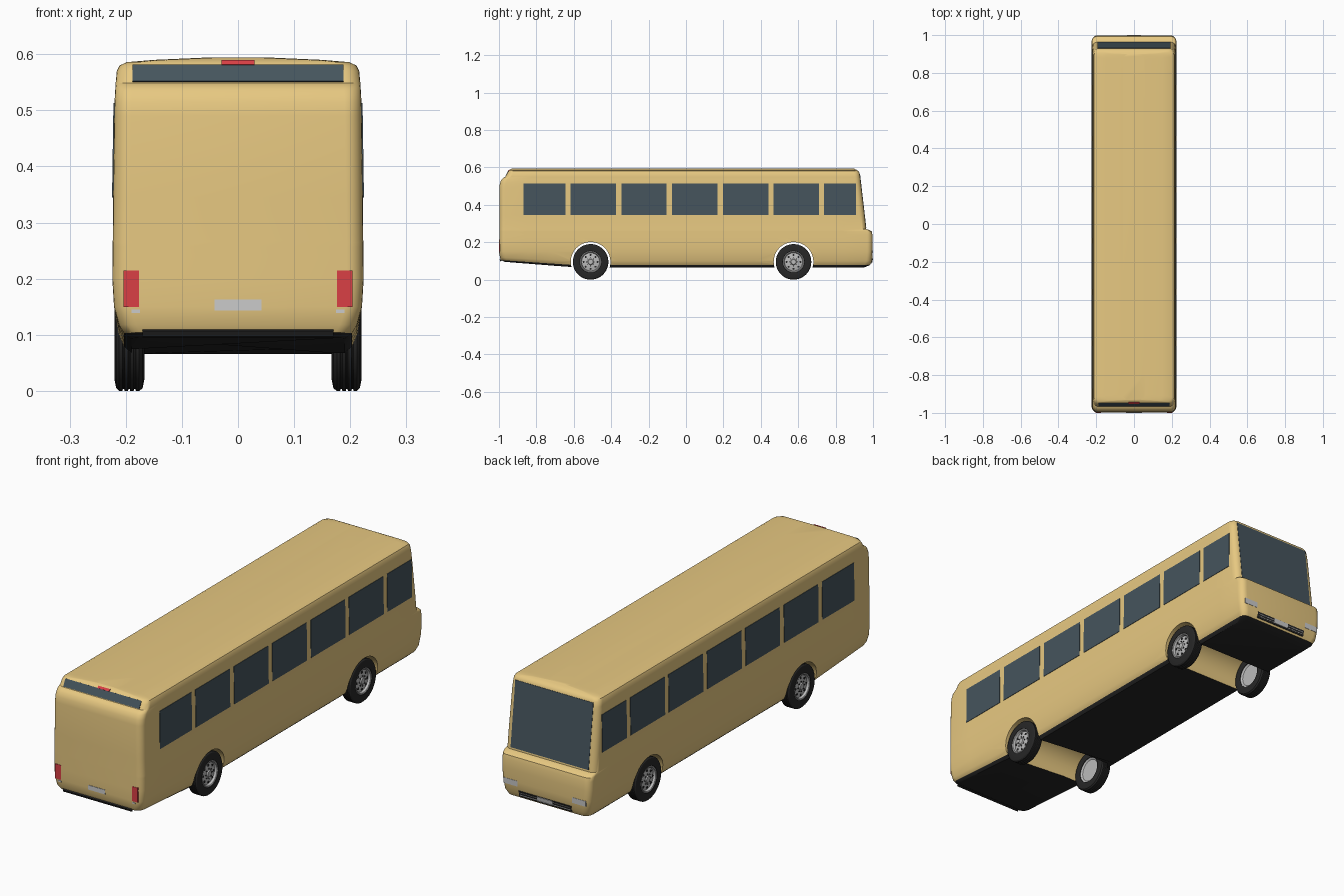
import bpy, bmesh
from math import sin, cos, pi, radians
from mathutils import Vector, Matrix

if "Cube" in bpy.data.objects:
    bpy.data.objects.remove(bpy.data.objects["Cube"])


def material(name, rgb):
    m = bpy.data.materials.new(name)
    m.diffuse_color = (*rgb, 1)
    m.use_nodes = True
    m.node_tree.nodes["Principled BSDF"].inputs["Base Color"].default_value = m.diffuse_color
    return m


GOLD = material("gold_paint", (0.80, 0.58, 0.22))
BLACK = material("black", (0.02, 0.02, 0.02))
GLASS = material("glass", (0.06, 0.09, 0.11))
RED = material("red_lens", (0.70, 0.05, 0.06))
LIGHT = material("light_grey", (0.68, 0.68, 0.68))
RIM = material("rim_grey", (0.5, 0.5, 0.5))
WHEEL_Y, WHEEL_Z = (-0.51, 0.575), 0.095


def make(name, bm, mats, angle=30):
    bmesh.ops.recalc_face_normals(bm, faces=bm.faces)
    me = bpy.data.meshes.new(name)
    bm.to_mesh(me)
    bm.free()
    ob = bpy.data.objects.new(name, me)
    bpy.context.collection.objects.link(ob)
    for m in mats:
        me.materials.append(m)
    smooth(ob, angle)
    return ob


def smooth(ob, angle):
    bpy.ops.object.select_all(action='DESELECT')
    ob.select_set(True)
    bpy.context.view_layer.objects.active = ob
    bpy.ops.object.shade_smooth_by_angle(angle=radians(angle))


def panel(name, corners, mat, t=0.002):
    """Thin slab straddling the surface at the four corners."""
    c = [Vector(p) for p in corners]
    n = (c[1] - c[0]).cross(c[3] - c[0]).normalized() * t
    bm = bmesh.new()
    a = [bm.verts.new(p + n) for p in c]
    b = [bm.verts.new(p - n) for p in c]
    bm.faces.new(a)
    bm.faces.new(b[::-1])
    for i in range(4):
        j = (i + 1) % 4
        bm.faces.new((a[i], b[i], b[j], a[j]))
    return make(name, bm, [mat])


def end_panel(name, x0, x1, low, high, mat, t=0.002):
    """Panel on the front or rear; low and high are (y, z)."""
    return panel(name, [(x0, *low), (x1, *low), (x1, *high), (x0, *high)], mat, t)


# Body levels: z, half width, rear y, front y, corner radius
LEVELS = [
    (0.066, 0.190, -0.970, 0.955, 0.03), (0.078, 0.203, -0.988, 0.984, 0.03),
    (0.100, 0.212, -0.995, 0.995, 0.03), (0.150, 0.221, -0.998, 0.998, 0.03),
    (0.200, 0.2240, -0.998, 0.998, 0.03), (0.240, 0.2235, -0.998, 0.997, 0.03),
    (0.257, 0.2235, -0.998, 0.993, 0.03), (0.265, 0.2235, -0.998, 0.982, 0.03),
    (0.270, 0.2230, -0.998, 0.963, 0.03), (0.345, 0.2225, -0.998, 0.955, 0.03),
    (0.490, 0.2205, -0.998, 0.938, 0.03), (0.515, 0.2200, -0.995, 0.935, 0.03),
    (0.535, 0.2190, -0.987, 0.933, 0.03), (0.545, 0.2180, -0.976, 0.932, 0.03),
    (0.549, 0.2180, -0.966, 0.931, 0.03), (0.570, 0.2160, -0.955, 0.928, 0.03),
    (0.580, 0.2110, -0.949, 0.922, 0.03), (0.586, 0.1980, -0.944, 0.914, 0.03),
    (0.590, 0.1500, -0.938, 0.905, 0.03), (0.594, 0.0600, -0.932, 0.900, 0.03),
]


def ring(z, w, yr, yf, r):
    pts, seg, side = [], 6, 16
    for k, (sx, yc) in enumerate(((1, yf - r), (-1, yf - r), (-1, yr + r), (1, yr + r))):
        for i in range(seg + 1):
            a = (k + i / seg) * pi / 2
            pts.append((sx * (w - r) + r * cos(a), yc + r * sin(a)))
        if k in (1, 3):
            y0, y1 = (yf - r, yr + r) if k == 1 else (yr + r, yf - r)
            pts += [(sx * w, y0 + (y1 - y0) * i / side) for i in range(1, side)]
    out = []
    for x, y in pts:
        # underside rises towards the rear
        lift = 0.03 * min(1, max(0, (-0.6 - y) / 0.38)) * max(0, 1 - (z - 0.066) / 0.084)
        out.append((x, y, z + lift))
    return out


# Body shell lofted from bottom to roof
bm = bmesh.new()
rings = [[bm.verts.new(p) for p in ring(*lv)] for lv in LEVELS]
n = len(rings[0])
for k in range(len(rings) - 1):
    for i in range(n):
        j = (i + 1) % n
        f = bm.faces.new((rings[k][i], rings[k][j], rings[k + 1][j], rings[k + 1][i]))
        f.material_index = 1 if k == 0 else 0
bm.faces.new(rings[0][::-1]).material_index = 1
bm.faces.new(rings[-1])
body = make("body", bm, [GOLD, BLACK])

# Wheel arches cut right through the body
bm = bmesh.new()
for y in WHEEL_Y:
    bmesh.ops.create_cone(bm, cap_ends=True, segments=64, radius1=0.106, radius2=0.106, depth=0.6,
                          matrix=Matrix.Translation((0, y, WHEEL_Z)) @ Matrix.Rotation(pi / 2, 4, 'Y'))
cutter = make("arch_cutter", bm, [GOLD])
cutter.hide_render = True
mod = body.modifiers.new("arches", 'BOOLEAN')
mod.operation, mod.solver, mod.object = 'DIFFERENCE', 'EXACT', cutter
bpy.context.view_layer.objects.active = body
bpy.ops.object.modifier_apply(modifier=mod.name)
bpy.data.objects.remove(cutter)
smooth(body, 30)

# Side windows
SPANS = [(-0.87, -0.645), (-0.617, -0.375), (-0.345, -0.103), (-0.075, 0.168),
         (0.197, 0.44), (0.467, 0.71), (0.737, 0.91)]
for s, label in ((1, "right"), (-1, "left")):
    for i, (a, b) in enumerate(SPANS):
        panel(f"window_{label}_{i + 1}", [(s * 0.2225, a, 0.345), (s * 0.2225, b, 0.345),
                                          (s * 0.22, b, 0.513), (s * 0.22, a, 0.513)], GLASS)
    # Headlights and tail lights
    end_panel(f"headlight_{label}", s * 0.135, s * 0.203, (0.996, 0.13), (0.997, 0.155), LIGHT)
    end_panel(f"tail_light_{label}", s * 0.176, s * 0.204, (-0.997, 0.15), (-0.997, 0.215), RED, 0.003)
    end_panel(f"reflector_{label}", s * 0.175, s * 0.19, (-0.997, 0.139), (-0.997, 0.145), LIGHT)

# Windscreen, rear window, brake light, plates
end_panel("windscreen", -0.193, 0.193, (0.962, 0.278), (0.9285, 0.566), GLASS)
end_panel("rear_window", -0.188, 0.188, (-0.965, 0.551), (-0.949, 0.581), GLASS)
end_panel("brake_light", -0.029, 0.029, (-0.950, 0.580), (-0.943, 0.588), RED, 0.003)
end_panel("rear_plate", -0.042, 0.042, (-0.998, 0.143), (-0.998, 0.163), LIGHT)
end_panel("rear_bumper_trim", -0.17, 0.17, (-0.989, 0.098), (-0.994, 0.108), BLACK, 0.003)

# Front grille with bars and plate
end_panel("grille", -0.13, 0.13, (0.990, 0.086), (0.996, 0.113), BLACK)
for z in (0.094, 0.105):
    end_panel(f"grille_bar_{z}", -0.125, 0.125, (0.994, z - 0.001), (0.995, z + 0.001), RIM, 0.0025)
end_panel("front_plate", -0.038, 0.038, (0.994, 0.091), (0.998, 0.112), LIGHT, 0.002)


def lathe(name, profile, mat):
    """Revolve (x, radius) points about the x axis."""
    bm = bmesh.new()
    vs = [bm.verts.new((x, 0, r)) for x, r in profile]
    es = [bm.edges.new(p) for p in zip(vs, vs[1:])]
    bmesh.ops.spin(bm, geom=vs + es, cent=(0, 0, 0), axis=(1, 0, 0), angle=2 * pi, steps=48)
    bmesh.ops.remove_doubles(bm, verts=bm.verts, dist=1e-5)
    return make(name, bm, [mat])


# Wheels: ribbed tyre, rim, vent holes and hub nuts
TREAD = []
for x in (0.179, 0.189, 0.199, 0.209):
    TREAD += [(x - 0.003, 0.095), (x + 0.003, 0.095), (x + 0.004, 0.0915), (x + 0.006, 0.0915)]
TYRE = [(0.182, 0.056), (0.170, 0.058), (0.167, 0.075), (0.170, 0.090)] + TREAD[:-2] + [
    (0.217, 0.090), (0.220, 0.076), (0.219, 0.058), (0.208, 0.054)]
RIM_PROFILE = [(0.178, 0), (0.178, 0.050), (0.172, 0.058), (0.217, 0.058), (0.219, 0.055),
               (0.217, 0.051), (0.207, 0.048), (0.212, 0.028), (0.212, 0.016), (0.217, 0.013), (0.217, 0)]


def bolts(name, count, dist, radius, x, mat):
    bm = bmesh.new()
    for i in range(count):
        a = 2 * pi * i / count
        bmesh.ops.create_cone(bm, cap_ends=True, segments=12, radius1=radius, radius2=radius, depth=0.006,
                              matrix=Matrix.Translation((x, dist * cos(a), dist * sin(a)))
                              @ Matrix.Rotation(pi / 2, 4, 'Y'))
    return make(name, bm, [mat])


parts = [lathe("tyre", TYRE, BLACK), lathe("rim", RIM_PROFILE, RIM),
         bolts("rim_holes", 8, 0.037, 0.0055, 0.2085, BLACK), bolts("hub_nuts", 8, 0.022, 0.0025, 0.2125, BLACK)]
for p in parts:
    base = p.name
    for y, end in zip(WHEEL_Y, ("rear", "front")):
        for ang, side in ((0, "right"), (pi, "left")):
            ob = p.copy()
            ob.name = f"{base}_{end}_{side}"
            ob.location = (0, y, WHEEL_Z)
            ob.rotation_euler.z = ang
            bpy.context.collection.objects.link(ob)
    bpy.data.objects.remove(p)
